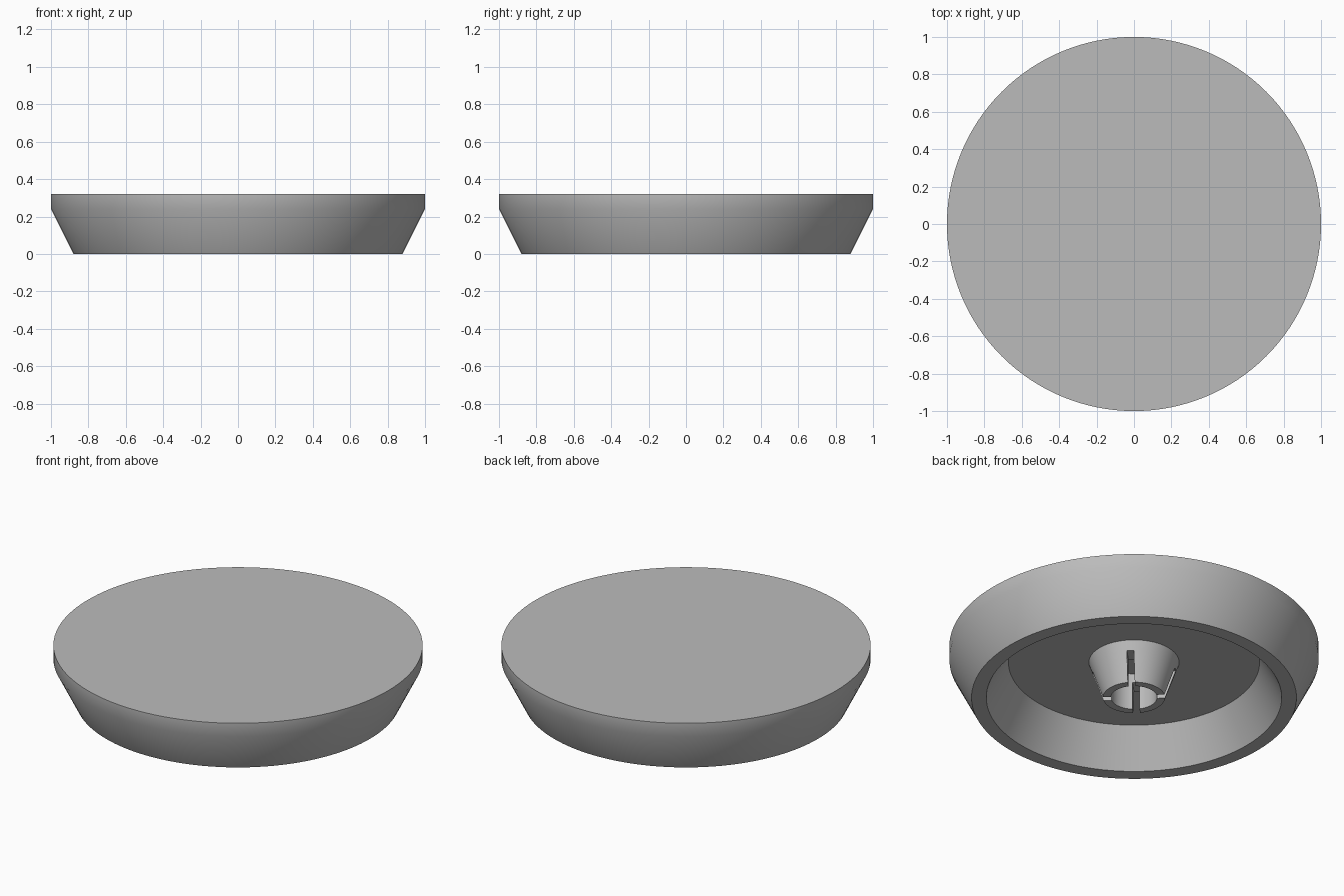
import bpy
import math

SEGMENTS = 128

if "Cube" in bpy.data.objects:
    bpy.data.objects.remove(bpy.data.objects["Cube"], do_unlink=True)

grey = bpy.data.materials.new("plain grey")
grey.use_nodes = True
colour = (0.5, 0.5, 0.5, 1)
grey.diffuse_color = colour
grey.node_tree.nodes["Principled BSDF"].inputs["Base Color"].default_value = colour


def lathe(name, profile, closed):
    """Revolve (radius, height) points about z; open profiles get end caps."""
    verts, faces, n = [], [], len(profile)
    for s in range(SEGMENTS):
        a = math.tau * s / SEGMENTS
        verts += [(r * math.cos(a), r * math.sin(a), z) for r, z in profile]
    for s in range(SEGMENTS):
        here, there = s * n, (s + 1) % SEGMENTS * n
        for i in range(n if closed else n - 1):
            j = (i + 1) % n
            faces.append((here + i, there + i, there + j, here + j))
    if not closed:
        faces.append([s * n for s in reversed(range(SEGMENTS))])
        faces.append([s * n + n - 1 for s in range(SEGMENTS)])
    mesh = bpy.data.meshes.new(name)
    mesh.from_pydata(verts, [], faces)
    mesh.materials.append(grey)
    obj = bpy.data.objects.new(name, mesh)
    bpy.context.collection.objects.link(obj)
    return obj


def activate(obj):
    bpy.ops.object.select_all(action="DESELECT")
    obj.select_set(True)
    bpy.context.view_layer.objects.active = obj


def smooth(obj):
    activate(obj)
    bpy.ops.object.shade_smooth_by_angle(angle=math.radians(30))


# Hollow disc: recess ceiling, sloped inner wall, rim, flared outside, flat top
disc = lathe("disc_shell", [(0.68, 0.22), (0.80, 0), (0.88, 0), (1, 0.24), (1, 0.32)], False)
smooth(disc)

# Tapered hollow post under the disc
post = lathe("slotted_post", [(0.125, 0), (0.168, 0), (0.248, 0.23), (0.125, 0.23)], True)

# Two crossing slots split the post's free end into four prongs
for angle in (45, 135):
    bpy.ops.mesh.primitive_cube_add(size=1, location=(0, 0, 0.0325),
                                    rotation=(0, 0, math.radians(angle)))
    cutter = bpy.context.object
    cutter.name = "slot_cutter"
    cutter.scale = (0.8, 0.038, 0.265)
    cutter.hide_render = True
    activate(post)
    cut = post.modifiers.new("slot", "BOOLEAN")
    cut.operation = "DIFFERENCE"
    cut.solver = "EXACT"
    cut.object = cutter
    bpy.ops.object.modifier_apply(modifier=cut.name)
    bpy.data.objects.remove(cutter, do_unlink=True)
smooth(post)
